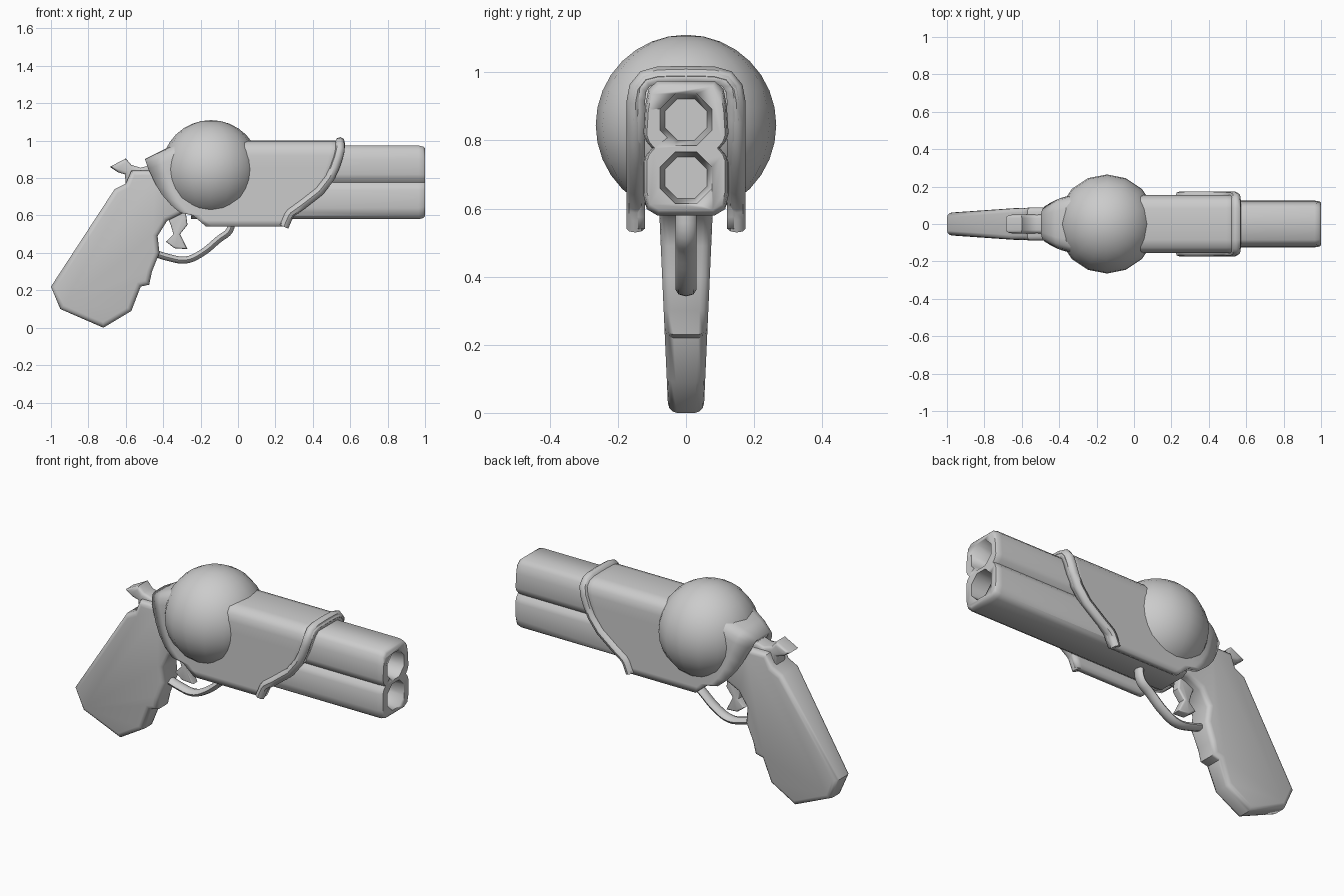
import bpy, bmesh, math
from mathutils import Matrix

if "Cube" in bpy.data.objects:
    bpy.data.objects.remove(bpy.data.objects["Cube"])

grey = bpy.data.materials.new("light_grey")
grey.use_nodes = True
tone = (0.6, 0.6, 0.6, 1)
grey.diffuse_color = tone
grey.node_tree.nodes["Principled BSDF"].inputs["Base Color"].default_value = tone


def add_mesh(name, mesh, angle=45):
    """Link a mesh as a smooth-shaded grey part."""
    mesh.materials.clear()
    mesh.materials.append(grey)
    for p in mesh.polygons:
        p.use_smooth = True
    mesh.set_sharp_from_angle(angle=math.radians(angle))
    ob = bpy.data.objects.new(name, mesh)
    bpy.context.collection.objects.link(ob)
    return ob


def finish(name, bm, angle=45, fix_normals=True):
    if fix_normals:
        bmesh.ops.recalc_face_normals(bm, faces=bm.faces[:])
    mesh = bpy.data.meshes.new(name)
    bm.to_mesh(mesh)
    bm.free()
    return add_mesh(name, mesh, angle)


def plate(name, outline, half_width, bevel):
    """Side outline (x, z) given thickness along y, with rounded rims."""
    bm = bmesh.new()
    sides = [[bm.verts.new((x, s * half_width(z), z)) for x, z in outline] for s in (-1, 1)]
    caps = [bm.faces.new(ring) for ring in sides]
    n = len(outline)
    for i in range(n):
        j = (i + 1) % n
        bm.faces.new((sides[0][i], sides[0][j], sides[1][j], sides[1][i]))
    bmesh.ops.recalc_face_normals(bm, faces=bm.faces[:])
    rims = list({e for f in caps for e in f.edges})
    bmesh.ops.bevel(bm, geom=rims, offset=bevel, segments=3, profile=0.5,
                    affect='EDGES', clamp_overlap=False)
    return finish(name, bm)


def tube(name, points, radius, spline_type='BEZIER', y_scale=1):
    """Round bar along a path, turned into a mesh."""
    cu = bpy.data.curves.new(name, 'CURVE')
    cu.dimensions = '3D'
    cu.bevel_depth = radius
    cu.bevel_resolution = 2
    cu.resolution_u = 4
    cu.use_fill_caps = True
    sp = cu.splines.new(spline_type)
    if spline_type == 'BEZIER':
        sp.bezier_points.add(len(points) - 1)
        for bp, p in zip(sp.bezier_points, points):
            bp.co = p
            bp.handle_left_type = bp.handle_right_type = 'AUTO'
    else:
        sp.points.add(len(points) - 1)
        for q, p in zip(sp.points, points):
            q.co = (*p, 1)
    temp = bpy.data.objects.new(name + "_path", cu)
    bpy.context.collection.objects.link(temp)
    bpy.context.view_layer.update()
    dg = bpy.context.evaluated_depsgraph_get()
    mesh = bpy.data.meshes.new_from_object(temp.evaluated_get(dg))
    bpy.data.objects.remove(temp)
    mesh.transform(Matrix.Diagonal((1, y_scale, 1, 1)))
    return add_mesh(name, mesh)


def interp(table, z):
    for (z0, x0), (z1, x1) in zip(table, table[1:]):
        if z <= z1:
            return x0 + (x1 - x0) * (z - z0) / (z1 - z0)
    return table[-1][1]


# Round chamber
bm = bmesh.new()
bmesh.ops.create_uvsphere(bm, u_segments=16, v_segments=16, radius=0.265,
                          matrix=Matrix.Translation((-0.145, 0, 0.845)))
finish("round_chamber", bm)

# Twin barrel block with a waist between the bores
half = [(0.085, 0.58), (0.115, 0.598), (0.125, 0.64), (0.125, 0.735), (0.117, 0.757),
        (0.1, 0.777), (0.117, 0.797), (0.125, 0.82), (0.12, 0.9), (0.11, 0.95), (0.085, 0.974)]
section = half + [(-y, z) for y, z in reversed(half)]
bm = bmesh.new()
rings = []
for x, s in ((-0.25, 1), (0.965, 1), (0.99, 0.97), (1.0, 0.92)):
    rings.append([bm.verts.new((x, y * s, 0.777 + (z - 0.777) * s)) for y, z in section])
for a, b in zip(rings, rings[1:]):
    for i in range(len(a)):
        j = (i + 1) % len(a)
        bm.faces.new((a[i], a[j], b[j], b[i]))
bm.faces.new(rings[0])
bm.faces.new(rings[-1])
barrel = finish("twin_barrel", bm)

# Octagonal bores
bm = bmesh.new()
for z in (0.69, 0.861):
    turn = Matrix.Translation((0.93, 0, z)) @ Matrix.Rotation(math.pi / 2, 4, 'Y') \
        @ Matrix.Rotation(math.pi / 8, 4, 'Z')
    bmesh.ops.create_cone(bm, cap_ends=True, segments=8, radius1=0.066, radius2=0.085,
                          depth=0.2, matrix=turn)
cutter = finish("bore_cutter", bm)
cutter.hide_render = True
cutter.display_type = 'WIRE'
cut = barrel.modifiers.new("bores", 'BOOLEAN')
cut.operation = 'DIFFERENCE'
cut.solver = 'EXACT'
cut.object = cutter
bpy.context.view_layer.update()
dg = bpy.context.evaluated_depsgraph_get()
bored = bpy.data.meshes.new_from_object(barrel.evaluated_get(dg))
barrel.modifiers.clear()
barrel.data = bored
bpy.data.objects.remove(cutter)

# Shroud: arched shell between a curved rear edge and a curved front edge
front = [(0.54, 0.27), (0.61, 0.3), (0.66, 0.37), (0.73, 0.46), (0.82, 0.53), (0.95, 0.57), (1.01, 0.57)]
rear = [(0.54, -0.17), (0.6, -0.24), (0.615, -0.31), (0.68, -0.38), (0.77, -0.43), (0.92, -0.48), (1.01, -0.5)]
leg = [(0.155, z) for z in (0.54, 0.575, 0.6, 0.615, 0.66, 0.73, 0.8, 0.86, 0.92)]
arch = leg + [(0.148, 0.96), (0.125, 0.988), (0.085, 0.998)]
arch = arch + [(0, 1.0)] + [(-y, z) for y, z in reversed(arch)]


def taper(x, y, z):
    """Narrow and lower the shell towards the back."""
    f = max(0, (-0.3 - x) / 0.2)
    return (x, y * (1 - 0.5 * f * f), z - 0.1 * f * max(0, z - 0.6) / 0.4)


bm = bmesh.new()
steps = 14
grid = []
for y, z in arch:
    x0, x1 = interp(rear, z), interp(front, z)
    grid.append([bm.verts.new(taper(x0 + (x1 - x0) * i / steps, y, z)) for i in range(steps + 1)])
for a, b in zip(grid, grid[1:]):
    for i in range(steps):
        bm.faces.new((a[i], b[i], b[i + 1], a[i + 1]))
shroud = finish("barrel_shroud", bm, 50, False)
shell = shroud.modifiers.new("thickness", 'SOLIDIFY')
shell.thickness = 0.035
shell.offset = -1

# Raised lip along the shroud's front edge
tube("shroud_lip", [(interp(front, z) - 0.025, y * 0.96, z - 0.007 * (z > 0.9)) for y, z in arch],
     0.026, 'POLY')

# Grip running up into the frame
plate("grip", [(-1, 0.22), (-0.95, 0.1), (-0.72, 0), (-0.57, 0.09), (-0.52, 0.22), (-0.475, 0.23),
               (-0.46, 0.3), (-0.42, 0.4), (-0.43, 0.49), (-0.38, 0.57), (-0.3, 0.61), (-0.2, 0.62),
               (-0.2, 0.8), (-0.44, 0.84), (-0.57, 0.84), (-0.6, 0.77), (-0.66, 0.74)],
      lambda z: 0.052 + 0.045 * z, 0.026)

# Hammer with a thumb spur
plate("hammer", [(-0.685, 0.86), (-0.6, 0.905), (-0.57, 0.87), (-0.52, 0.855), (-0.43, 0.88),
                 (-0.43, 0.76), (-0.6, 0.77), (-0.605, 0.82), (-0.64, 0.83)],
      lambda z: 0.05, 0.018)

# Trigger
plate("trigger", [(-0.38, 0.6), (-0.28, 0.62), (-0.27, 0.55), (-0.31, 0.5), (-0.27, 0.42),
                  (-0.34, 0.425), (-0.385, 0.46), (-0.345, 0.5), (-0.36, 0.55)],
      lambda z: 0.026, 0.01)

# Trigger guard
guard = [(-0.45, 0.4), (-0.37, 0.375), (-0.28, 0.362), (-0.2, 0.395), (-0.1, 0.475), (-0.045, 0.52), (-0.03, 0.6)]
tube("trigger_guard", [(x, 0, z) for x, z in guard], 0.019, y_scale=1.6)
